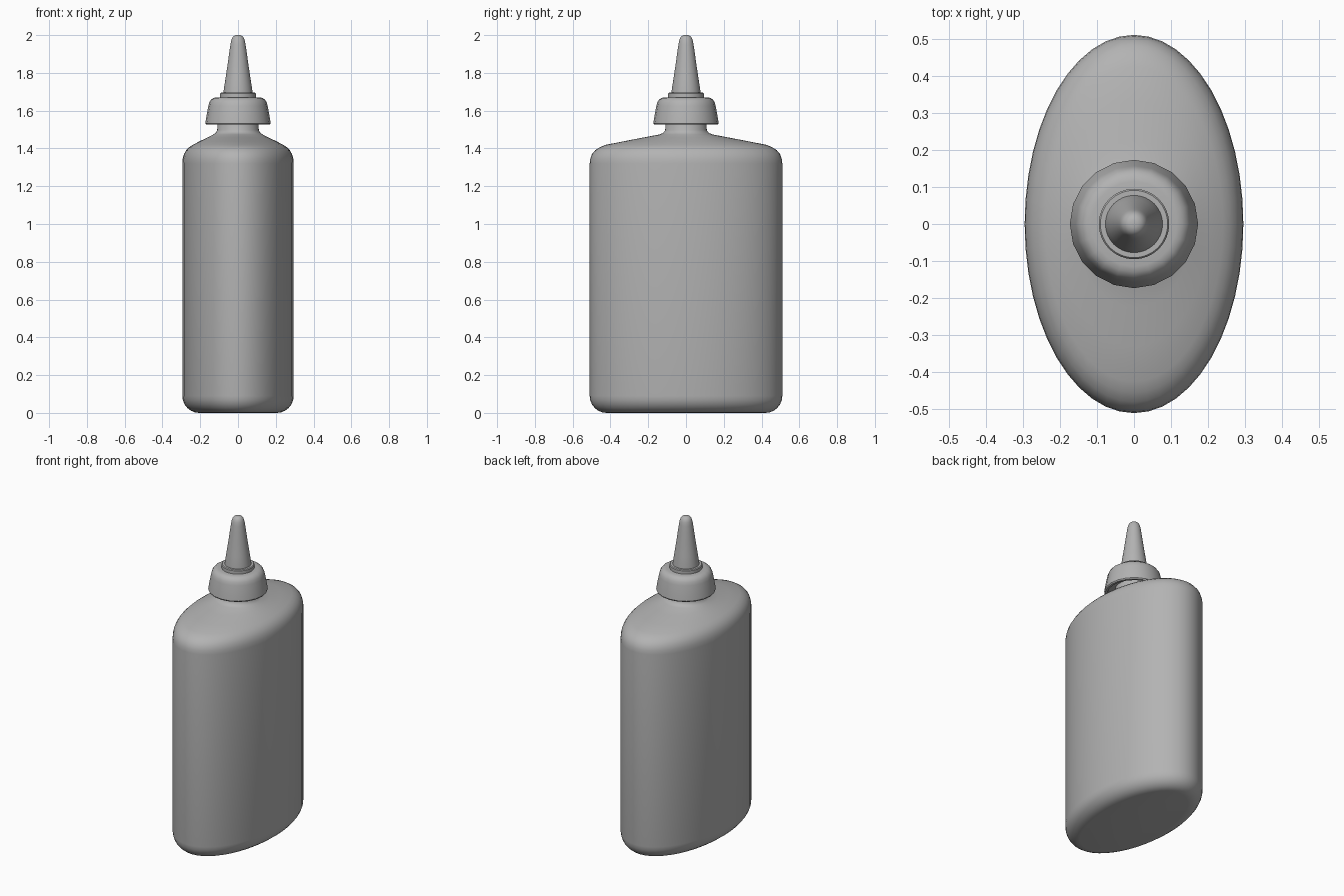
import bpy, bmesh, math

if "Cube" in bpy.data.objects:
    bpy.data.objects.remove(bpy.data.objects["Cube"])

grey = bpy.data.materials.new("mid_grey")
grey.diffuse_color = (0.45, 0.45, 0.45, 1)
grey.use_nodes = True
grey.node_tree.nodes["Principled BSDF"].inputs["Base Color"].default_value = grey.diffuse_color


def loft(name, rings, sides, angle=35):
    """Stack elliptical rings (rx, ry, z), closing both ends."""
    bm = bmesh.new()
    loops = []
    for rx, ry, z in rings:
        loops.append([bm.verts.new((rx * math.sin(2 * math.pi * i / sides),
                                    ry * math.cos(2 * math.pi * i / sides), z))
                      for i in range(sides)])
    for a, b in zip(loops, loops[1:]):
        for i in range(sides):
            j = (i + 1) % sides
            bm.faces.new((a[i], a[j], b[j], b[i]))
    bm.faces.new(loops[0])
    bm.faces.new(loops[-1])
    bmesh.ops.recalc_face_normals(bm, faces=bm.faces)
    mesh = bpy.data.meshes.new(name)
    bm.to_mesh(mesh)
    bm.free()
    mesh.materials.append(grey)
    obj = bpy.data.objects.new(name, mesh)
    bpy.context.collection.objects.link(obj)
    bpy.ops.object.select_all(action='DESELECT')
    obj.select_set(True)
    bpy.context.view_layer.objects.active = obj
    bpy.ops.object.shade_smooth_by_angle(angle=math.radians(angle))
    return obj


def turned(name, profile, sides, angle=35):
    return loft(name, [(r, r, z) for r, z in profile], sides, angle)


# oval bottle: rounded foot, straight wall, sloping shoulder, round neck
RX, RY, R = 0.295, 0.51, 0.09
foot = []
for k in range(7):
    t = math.pi / 2 * k / 6
    inset = R * (1 - math.sin(t))
    foot.append((RX - inset, RY - inset, R * (1 - math.cos(t))))
shoulder = [
    (0.295, 0.51, 1.32), (0.293, 0.507, 1.345), (0.286, 0.498, 1.37),
    (0.274, 0.48, 1.391), (0.258, 0.455, 1.407), (0.24, 0.425, 1.419),
    (0.203, 0.33, 1.438), (0.162, 0.225, 1.458), (0.13, 0.14, 1.474),
    (0.118, 0.12, 1.483), (0.11, 0.11, 1.497), (0.108, 0.108, 1.58),
]
loft("bottle_body", foot + shoulder, 48, 50)

# screw cap with a shallow recess underneath
turned("cap", [
    (0.09, 1.555), (0.15, 1.555), (0.155, 1.526), (0.168, 1.526),
    (0.173, 1.533), (0.169, 1.56), (0.157, 1.625), (0.152, 1.644),
    (0.143, 1.658), (0.13, 1.667), (0.115, 1.67), (0.07, 1.67)], 20, 40)

# thin collar at the base of the nozzle
turned("collar", [(0.095, 1.665), (0.095, 1.69), (0.091, 1.695),
                  (0.07, 1.695)], 32)

# tapered nozzle with a rounded tip
turned("nozzle", [
    (0.078, 1.68), (0.077, 1.70), (0.067, 1.765), (0.055, 1.845),
    (0.046, 1.91), (0.040, 1.95), (0.036, 1.972), (0.030, 1.987),
    (0.021, 1.996), (0.010, 2.0)], 32)
